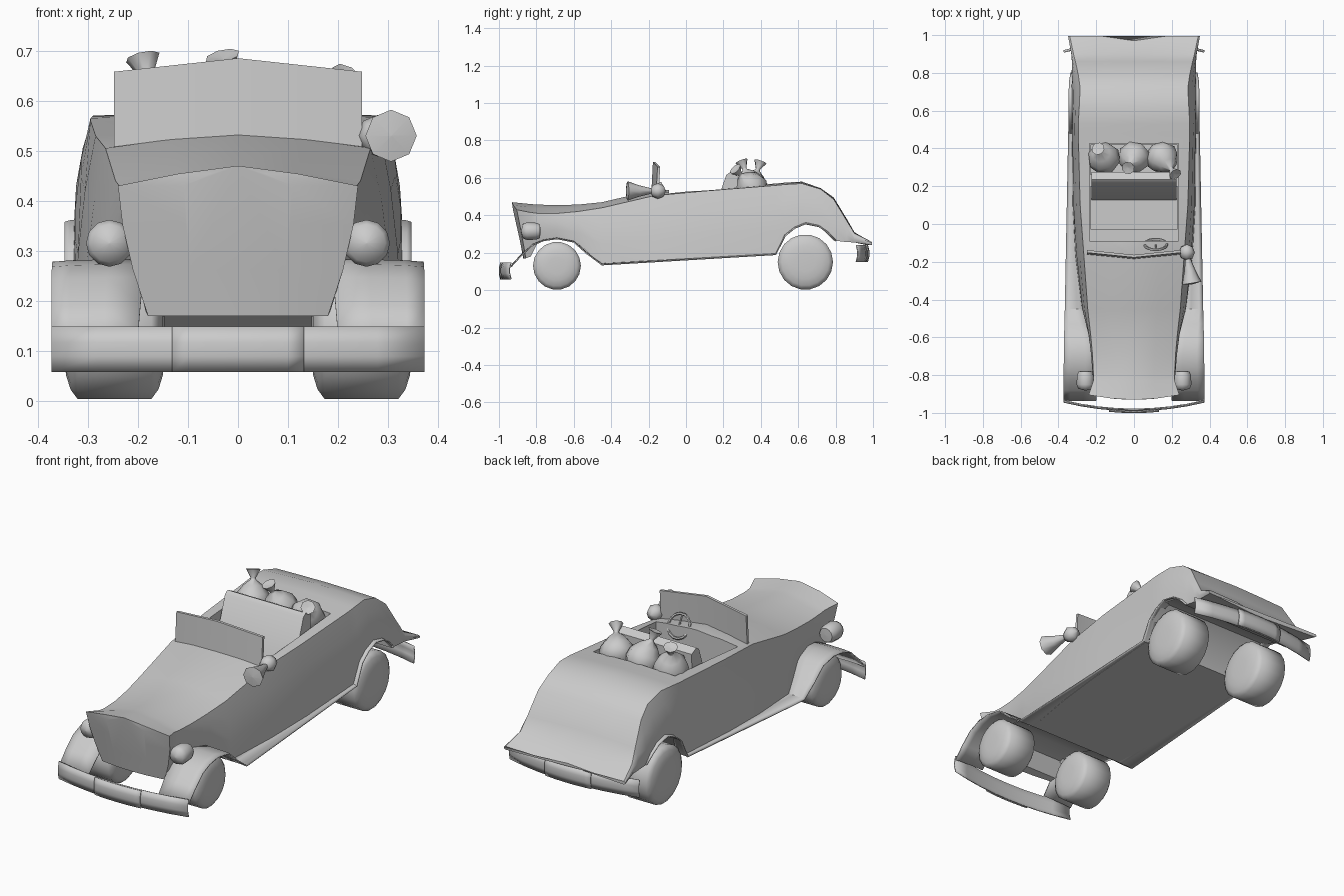
import bpy, bmesh, math
from mathutils import Vector

cube = bpy.data.objects.get("Cube")
if cube:
    bpy.data.objects.remove(cube)

grey = bpy.data.materials.new("plain grey")
grey.use_nodes = True
grey.diffuse_color = (0.6, 0.6, 0.6, 1)
grey.node_tree.nodes["Principled BSDF"].inputs["Base Color"].default_value = grey.diffuse_color


def finish(name, bm, angle=40):
    bmesh.ops.remove_doubles(bm, verts=bm.verts, dist=1e-5)
    bmesh.ops.recalc_face_normals(bm, faces=bm.faces)
    mesh = bpy.data.meshes.new(name)
    bm.to_mesh(mesh)
    bm.free()
    mesh.materials.append(grey)
    obj = bpy.data.objects.new(name, mesh)
    bpy.context.collection.objects.link(obj)
    smooth(obj, angle)
    return obj


def smooth(obj, angle):
    bpy.ops.object.select_all(action="DESELECT")
    obj.select_set(True)
    bpy.context.view_layer.objects.active = obj
    bpy.ops.object.shade_smooth_by_angle(angle=math.radians(angle))


def loft(name, rings, closed=True, angle=40):
    """Skin rings of points; closed rings get end caps."""
    bm = bmesh.new()
    rows = [[bm.verts.new(p) for p in ring] for ring in rings]
    n = len(rows[0])
    for a, b in zip(rows, rows[1:]):
        for i in range(n if closed else n - 1):
            j = (i + 1) % n
            bm.faces.new((a[i], a[j], b[j], b[i]))
    if closed:
        bm.faces.new(rows[0])
        bm.faces.new(rows[-1])
    return finish(name, bm, angle)


def lathe(name, profile, origin, axis, sides=16, angle=40):
    """Spin (radius, height) points about an axis through origin."""
    turn = Vector(axis).to_track_quat("Z", "Y")
    rings = []
    for r, h in profile:
        ring = [(r * math.cos(t), r * math.sin(t), h)
                for t in (2 * math.pi * i / sides for i in range(sides))]
        rings.append([Vector(origin) + turn @ Vector(p) for p in ring])
    return loft(name, rings, True, angle)


def box(name, lo, hi):
    x0, y0, z0 = lo
    x1, y1, z1 = hi
    return loft(name, [[(x0, y0, z), (x1, y0, z), (x1, y1, z), (x0, y1, z)] for z in (z0, z1)])


def thicken(obj, depth):
    mod = obj.modifiers.new("thickness", "SOLIDIFY")
    mod.thickness = depth
    mod.offset = 0
    return obj


# Body hull: y, crown z, shoulder x, shoulder z, sill x, sill z
sections = [
    (-.93, .47, .24, .43, .18, .17), (-.83, .46, .215, .415, .185, .18),
    (-.79, .457, .215, .41, .20, .26), (-.69, .455, .22, .41, .215, .275),
    (-.58, .457, .23, .42, .235, .25), (-.45, .47, .245, .44, .275, .137),
    (-.17, .535, .265, .505, .31, .152), (.1, .54, .285, .53, .325, .167),
    (.48, .57, .295, .56, .328, .19), (.53, .575, .295, .565, .328, .29),
    (.62, .58, .29, .57, .328, .355), (.72, .545, .285, .54, .33, .335),
    (.79, .495, .295, .485, .33, .265), (.86, .38, .31, .37, .325, .257),
    (.90, .31, .32, .305, .325, .255), (.995, .25, .34, .257, .34, .24)]
rings = []
for y, zc, ws, zs, wl, zl in sections:
    half = [(ws * .5, zc * .6 + zs * .4), (ws, zs)]
    for t in (.3, .65):
        half.append((ws + (wl - ws) * t + .009, zs + (zl - zs) * t))
    half.append((wl, zl))
    outline = [(0, zc)] + half + [(0, zl)] + [(-x, z) for x, z in reversed(half)]
    rings.append([(x, y, z) for x, z in outline])

# Raked, bowed grille at the front and a notch in the tail
def grille(ring, scale):
    return [(x * scale, y + .23 * (.43 - min(z, .43)) + .025 * (x * scale / .24) ** 2, z)
            for x, y, z in ring]


rings[:1] = [grille(rings[0], .45), grille(rings[0], 1)]
rings[-1] = [(x, y - .025 * (abs(x) < .01), z) for x, y, z in rings[-1]]
body = loft("body", rings)

# Cockpit opening
cutter = box("cockpit_cutter", (-.235, -.09, .24), (.235, .425, .9))
cut = body.modifiers.new("cockpit", "BOOLEAN")
cut.object = cutter
cut.solver = "EXACT"
bpy.context.view_layer.objects.active = body
bpy.ops.object.modifier_apply(modifier=cut.name)
bpy.data.objects.remove(cutter)
smooth(body, 82)

# Seat
box("seat_cushion", (-.23, -.03, .24), (.23, .2, .36))
loft("seat_back", [[(x, .12, .34), (x, .215, .615), (x, .235, .63), (x, .275, .61), (x, .27, .34)]
                   for x in (-.225, .225)])
box("luggage_shelf", (-.23, .26, .24), (.23, .42, .48))

# Fenders and running boards: y, z, inner x, outer x
path = [(-.935, .13, .2, .372), (-.88, .19, .195, .373), (-.82, .245, .19, .373),
        (-.76, .27, .18, .372), (-.69, .28, .18, .371), (-.6, .262, .2, .37),
        (-.53, .2, .23, .368), (-.45, .14, .26, .366), (.48, .195, .28, .348),
        (.53, .295, .3, .346), (.58, .335, .3, .346), (.64, .36, .3, .346),
        (.71, .345, .3, .345), (.76, .31, .3, .342), (.8, .268, .3, .335)]
for s, side in ((1, "left"), (-1, "right")):
    strip = [[(s * (a + (b - a) * t), y, z - .005 * t ** 4) for t in (0, .4, .8, 1)]
             for y, z, a, b in path]
    thicken(loft("fender_" + side, strip, False), .006)

    # Wheels
    for end, y, r in (("front", -.69, .128), ("rear", .638, .148)):
        half = [(.001, .1), (.35, .1), (.62, .097), (.85, .088), (1, .074)]
        prof = [(r * a, h) for a, h in half] + [(r * a, -h) for a, h in reversed(half)]
        lathe(f"{end}_wheel_{side}", prof, (s * .247, y, r + .002), (1, 0, 0), 18, 80)

    # Headlights
    lathe("headlight_" + side, [(.001, -.052), (.036, -.05), (.045, -.03), (.047, .02),
                                (.038, .042), (.001, .052)],
          (s * .257, -.83, .315), (0, -1, 0), 12, 60)


# Bumpers: bowed blades with a centre plate
def bumper(name, y_end, bow, z0, z1):
    def blade(label, width, push):
        cols = []
        for i in range(9):
            x = width * (i / 4 - 1)
            y = y_end + (bow + push) * (1 - (x / .372) ** 2)
            mid = y + math.copysign(.008, bow)
            cols.append([(x, y, z0), (x, mid, z0 * .65 + z1 * .35),
                         (x, mid, z0 * .35 + z1 * .65), (x, y, z1)])
        thicken(loft(label, cols, False), .006)
    blade(name, .372, 0)
    blade(name + "_centre", .132, math.copysign(.01, bow))


bumper("front_bumper", -.935, -.045, .058, .148)
bumper("rear_bumper", .91, .05, .15, .24)

# Windshield: shallow V of two panes
panes = [[(x, y, .49), (x, y + .01, z), (x, y + .024, z), (x, y + .014, .49)]
         for x, y, z in ((-.248, -.162, .658), (0, -.187, .685), (.248, -.162, .658))]
loft("windshield", panes)

# Steering wheel
axis = Vector((0, .88, .47))
hub = Vector((.115, -.108, .52))
bpy.ops.mesh.primitive_torus_add(major_segments=14, minor_segments=6, major_radius=.06,
                                 minor_radius=.007, location=hub,
                                 rotation=axis.to_track_quat("Z", "Y").to_euler())
rim = bpy.context.object
rim.name = "steering_wheel"
rim.data.materials.append(grey)
smooth(rim, 60)
for i in range(3):
    a = math.pi / 2 + i * 2 * math.pi / 3
    spoke = axis.to_track_quat("Z", "Y") @ Vector((math.cos(a), math.sin(a), 0))
    lathe("steering_spoke", [(.005, 0), (.005, .06)], hub, spoke, 6)
lathe("steering_column", [(.008, 0), (.008, .1)], hub, -axis, 8)

# Bulb horn
bulb = Vector((.28, -.15, .53))
lathe("horn_bulb", [(.001, -.042), (.03, -.03), (.042, 0), (.03, .03), (.001, .042)],
      bulb, (0, -1, 0), 8, 60)
lathe("horn_trumpet", [(.01, .02), (.03, .1), (.052, .165), (.001, .172)],
      bulb, (.16, -1, 0), 8, 50)

# Tied luggage sacks: centre, size, lean of the neck
sacks = [((-.16, .35, .55), .088, (-.2, .32, .9)),
         ((0, .35, .555), .088, (-.22, -.38, .95)),
         ((.15, .35, .55), .088, (.35, -.45, .5))]
for place, size, lean in sacks:
    profile = [(.001, -.8), (.75, -.65), (1, -.15), (.9, .35), (.55, .8),
               (.16, 1.1), (.14, 1.2), (.4, 1.68), (.001, 1.6)]
    lathe("luggage_sack", [(r * size, h * size) for r, h in profile], place, lean, 8, 60)
